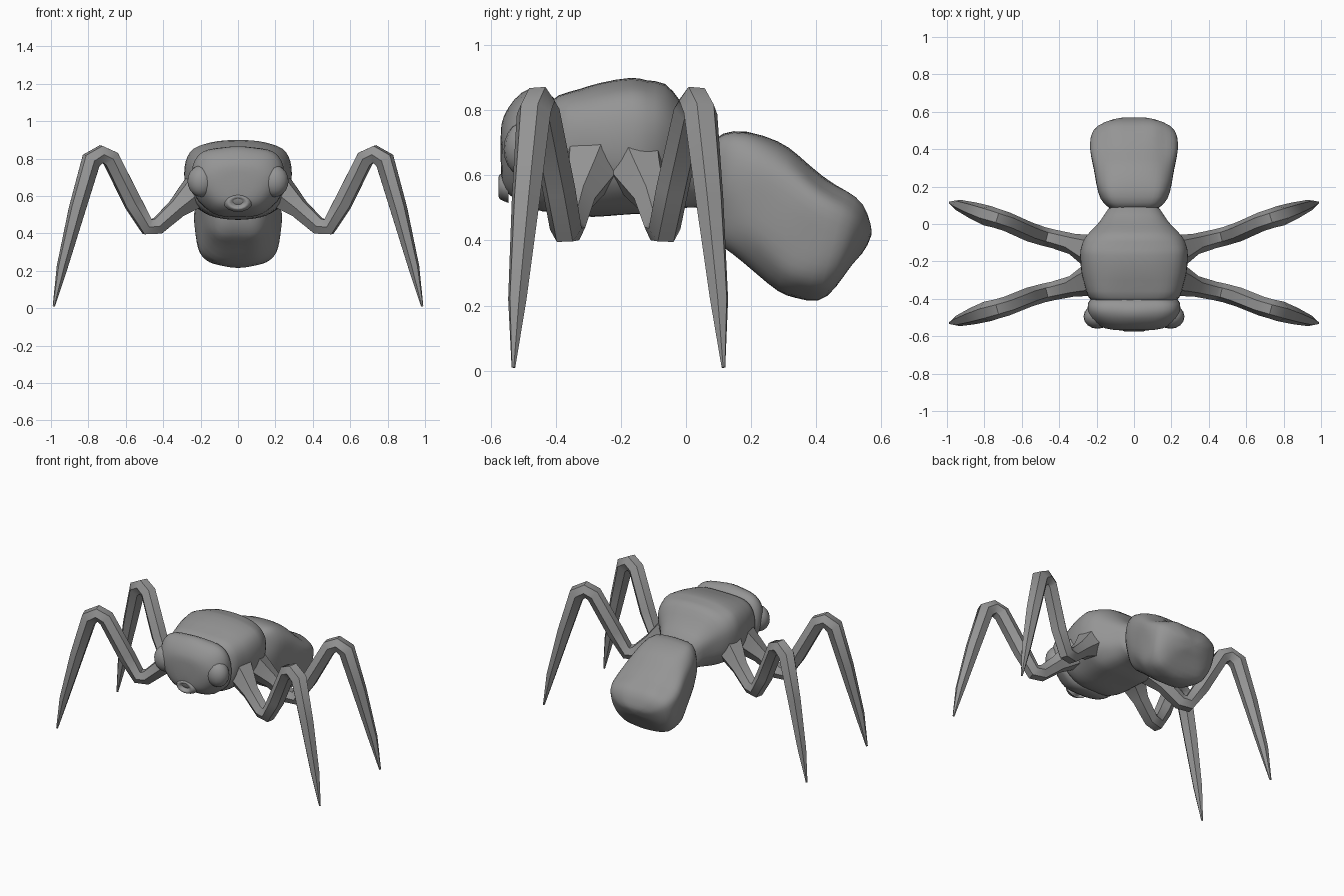
import bpy, bmesh, math
from mathutils import Vector, noise

if "Cube" in bpy.data.objects:
    bpy.data.objects.remove(bpy.data.objects["Cube"])

grey = bpy.data.materials.new("chitin grey")
grey.use_nodes = True
GREY = (0.3, 0.3, 0.3, 1)
grey.diffuse_color = GREY
grey.node_tree.nodes["Principled BSDF"].inputs["Base Color"].default_value = GREY


def activate(obj):
    bpy.ops.object.select_all(action="DESELECT")
    obj.select_set(True)
    bpy.context.view_layer.objects.active = obj


def finish(bm, name, levels):
    bmesh.ops.recalc_face_normals(bm, faces=bm.faces)
    mesh = bpy.data.meshes.new(name)
    bm.to_mesh(mesh)
    bm.free()
    obj = bpy.data.objects.new(name, mesh)
    bpy.context.collection.objects.link(obj)
    mesh.materials.append(grey)
    if levels:
        obj.modifiers.new("smooth", "SUBSURF").levels = levels
        obj.modifiers["smooth"].render_levels = levels
    activate(obj)
    bpy.ops.object.shade_smooth()
    return obj


def loft(name, sections, power, taper, lump, sides=24):
    """Skin rounded-box rings; each section is top y, z, bottom y, z, half width."""
    bm = bmesh.new()
    rings = []
    for ty, tz, by, bz, width in sections:
        top, low = Vector((0, ty, tz)), Vector((0, by, bz))
        mid, half = (top + low) / 2, (top - low) / 2
        ring = []
        for i in range(sides):
            a = math.tau * i / sides
            c, s = math.cos(a), math.sin(a)
            u = math.copysign(abs(c) ** (2 / power), c)
            v = math.copysign(abs(s) ** (2 / power), s)
            p = mid + half * v + Vector((width * u * (1 + taper * v), 0, 0))
            bump = noise.noise(Vector((abs(p.x), p.y, p.z)) * 9) * lump
            ring.append(bm.verts.new(p + (p - mid).normalized() * bump))
        rings.append(ring)
    for a, b in zip(rings, rings[1:]):
        for i in range(sides):
            j = (i + 1) % sides
            bm.faces.new((a[i], a[j], b[j], b[i]))
    bm.faces.new(rings[0])
    bm.faces.new(rings[-1])
    return finish(bm, name, 1)


# Head: bulging brow and receding chin
loft("head", [
    (-.57, .73, -.57, .58, .07),
    (-.565, .78, -.555, .55, .16),
    (-.53, .835, -.53, .525, .215),
    (-.48, .87, -.47, .495, .25),
    (-.43, .865, -.41, .48, .255),
    (-.38, .83, -.36, .5, .21),
], 2.4, .1, .02)

# Thorax: broad segmented barrel narrowing to the waist
loft("thorax", [
    (-.43, .82, -.43, .52, .2),
    (-.40, .855, -.40, .485, .25),
    (-.32, .87, -.32, .475, .275),
    (-.28, .885, -.25, .475, .285),
    (-.15, .905, -.15, .475, .29),
    (-.13, .89, -.12, .475, .285),
    (-.06, .89, -.08, .485, .265),
    (-.02, .83, -.02, .50, .21),
    (.05, .75, .04, .51, .165),
    (.12, .71, .11, .48, .13),
], 2.6, .08, .02)

# Abdomen: drooping boxy sac
loft("abdomen", [
    (.07, .71, .05, .50, .12),
    (.11, .735, .10, .39, .165),
    (.18, .75, .14, .36, .195),
    (.29, .695, .21, .30, .21),
    (.34, .67, .29, .235, .22),
    (.42, .59, .33, .225, .235),
    (.50, .56, .41, .205, .235),
    (.545, .51, .46, .25, .21),
    (.57, .44, .51, .33, .14),
    (.57, .41, .545, .36, .05),
], 3, .1, .03)

# Eyes
for side, label in ((1, "left"), (-1, "right")):
    bm = bmesh.new()
    bmesh.ops.create_uvsphere(bm, u_segments=16, v_segments=10, radius=1)
    for v in bm.verts:
        v.co = Vector((v.co.x * .075 + side * .195, v.co.y * .065 - .495, v.co.z * .085 + .68))
    finish(bm, label + "_eye", 0)

# Mouth: diamond lips around a sunken opening, with a lower jaw
bm = bmesh.new()
loops = []
for y, size in ((-.545, .085), (-.578, .065), (-.575, .045), (-.545, .012)):
    loops.append([bm.verts.new((size * math.cos(k * math.tau / 8), y,
                  .565 + .65 * size * math.sin(k * math.tau / 8))) for k in range(8)])
for a, b in zip(loops, loops[1:]):
    for i in range(8):
        j = (i + 1) % 8
        bm.faces.new((a[i], a[j], b[j], b[i]))
bm.faces.new(loops[-1])
finish(bm, "mouth", 1)

# Legs: thick root, low knee, high knee, tapering shin
# Each point is x, share of the way from root to foot in y, z, radius
PATH = [
    (.16, -.05, .67, .12), (.25, .06, .60, .085), (.33, .18, .53, .056),
    (.43, .28, .44, .05), (.485, .33, .435, .05), (.56, .42, .56, .052),
    (.68, .62, .80, .052), (.73, .68, .825, .052), (.785, .74, .79, .055),
    (.86, .84, .53, .046), (.94, .95, .22, .03), (.985, 1, .01, .006),
]
for pair, root, foot in (("front", -.29, -.53), ("rear", -.155, .115)):
    for side, label in ((1, "left"), (-1, "right")):
        curve = bpy.data.curves.new(pair + "_leg", "CURVE")
        curve.dimensions = "3D"
        curve.bevel_depth = 1
        curve.bevel_resolution = 1
        curve.use_fill_caps = True
        spline = curve.splines.new("POLY")
        spline.points.add(len(PATH) - 1)
        for point, (x, t, z, radius) in zip(spline.points, PATH):
            point.co = (side * x, root + (foot - root) * t, z, 1)
            point.radius = radius
        leg = bpy.data.objects.new(pair + "_" + label + "_leg", curve)
        bpy.context.collection.objects.link(leg)
        curve.materials.append(grey)
        activate(leg)
        bpy.ops.object.convert(target="MESH")
        bpy.ops.object.shade_smooth_by_angle(angle=math.radians(50))
